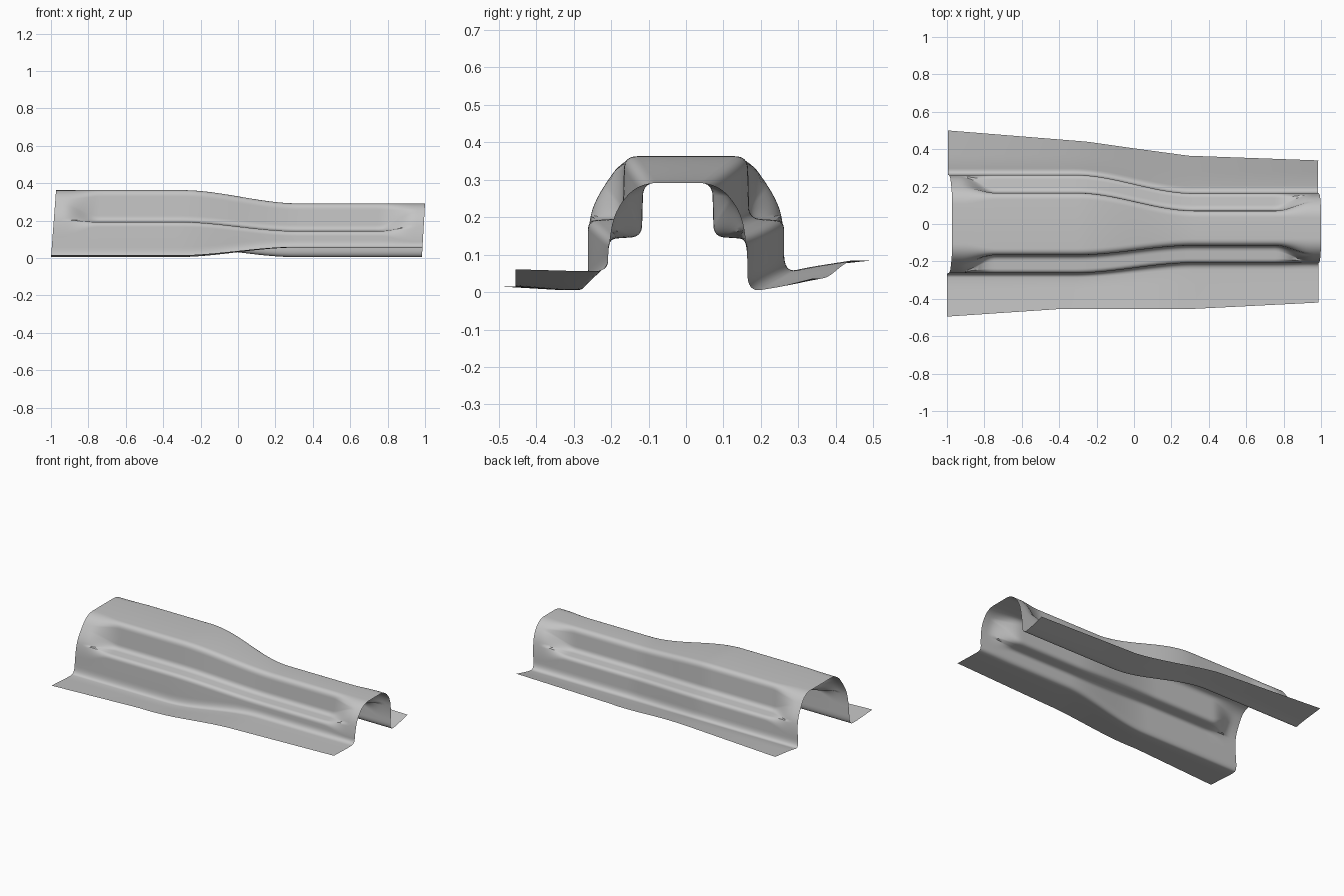
import bpy, bmesh
from mathutils import Vector

cube = bpy.data.objects.get("Cube")
if cube:
    bpy.data.objects.remove(cube)

steel = bpy.data.materials.new("plain grey steel")
steel.use_nodes = True
grey = (0.55, 0.55, 0.55, 1)
steel.diffuse_color = grey
steel.node_tree.nodes["Principled BSDF"].inputs["Base Color"].default_value = grey


def smooth(a, b, x):
    t = min(max((x - a) / (b - a), 0), 1)
    return t * t * (3 - 2 * t)


def mix(a, b, t):
    return a + (b - a) * t


def along(stops, x):
    """Piecewise linear value along the length."""
    for (x0, v0), (x1, v1) in zip(stops, stops[1:]):
        if x <= x1:
            return mix(v0, v1, (x - x0) / (x1 - x0))
    return stops[-1][1]


def rounded(corners, cuts, steps=8):
    """Open polyline with every inner corner replaced by a curve."""
    pts = [Vector(c) for c in corners]
    out = [pts[0]]
    for a, b, c, r in zip(pts, pts[1:], pts[2:], cuts):
        p = b + (a - b).normalized() * min(r, (a - b).length * 0.48)
        q = b + (c - b).normalized() * min(r, (c - b).length * 0.48)
        for i in range(steps + 1):
            t = i / steps
            out.append(p.lerp(b, t).lerp(b.lerp(q, t), t))
    return out + [pts[-1]]


# Flange edge outline of each side, along the length
EDGE = {-1: [(-1, 0.495), (-0.4, 0.455), (0.3, 0.455), (1, 0.42)],
        1: [(-1, 0.5), (-0.25, 0.44), (0, 0.405), (0.3, 0.365), (1, 0.34)]}
# Per side: (wide end, narrow end) of wall foot, gutter bend and edge height
FOOT = {-1: (0.008, 0.056), 1: (0.052, 0.0)}
BEND = {-1: ((0.31, 0.004), (0.28, 0.056)), 1: ((0.33, 0.067), (0.24, 0.012))}
EDGE_Z = {-1: (0.015, 0.06), 1: (0.085, 0.037)}


def half_section(x, side):
    t = smooth(-0.32, 0.32, x)
    middle = mix(0.0, -0.022, t)
    top = mix(0.363, 0.292, t)
    wall = mix(0.262, 0.186, t)
    ledge = mix(0.197, 0.148, t)
    foot = mix(*FOOT[side], t)
    bend = Vector(BEND[side][0]).lerp(Vector(BEND[side][1]), t)
    tail = [(side * wall + middle, foot), (side * bend.x, bend.y),
            (side * along(EDGE[side], x), mix(*EDGE_Z[side], t))]

    def build(upper, cuts):
        body = [(side * y + middle, z) for y, z in [(0, top)] + upper]
        return rounded(body + tail, cuts)

    # Plain arch at the ends, stepped section with a ledge between them
    arch = build([(mix(0.165, 0.105, t), top),
                  (wall * mix(0.94, 0.91, t), ledge + mix(0.045, 0.07, t)),
                  (wall, ledge - 0.03)], (0.06, 0.06, 0.05, 0.05, 0.04))
    inner = mix(0.165, 0.092, t)
    stepped = build([(inner, top), (inner + 0.004, ledge), (wall, ledge - 0.006)],
                    (0.035, 0.03, 0.025, 0.05, 0.04))
    recess = smooth(-0.95, -0.76, x) * (1 - smooth(0.76, 0.95, x))
    return [a.lerp(b, recess) for a, b in zip(arch, stepped)]


# Tunnel sheet lofted through the sections
bm = bmesh.new()
rows = []
count = 100
for i in range(count + 1):
    x = -1 + 2 * i / count
    front, back = half_section(x, -1), half_section(x, 1)
    row = []
    for p in front[::-1] + back[1:]:
        # End edges lean slightly with height
        start, end = -1 + 0.075 * p.y, 0.983 + 0.058 * p.y
        row.append(bm.verts.new((mix(start, end, i / count), p.x, p.y)))
    rows.append(row)
for r, s in zip(rows, rows[1:]):
    for a, b, c, d in zip(r, s, s[1:], r[1:]):
        bm.faces.new((a, b, c, d))

mesh = bpy.data.meshes.new("tunnel_panel")
bm.to_mesh(mesh)
bm.free()
mesh.materials.append(steel)
panel = bpy.data.objects.new("tunnel_panel", mesh)
bpy.context.collection.objects.link(panel)
bpy.context.view_layer.objects.active = panel
panel.select_set(True)
bpy.ops.object.shade_smooth_by_angle(angle=0.7)
